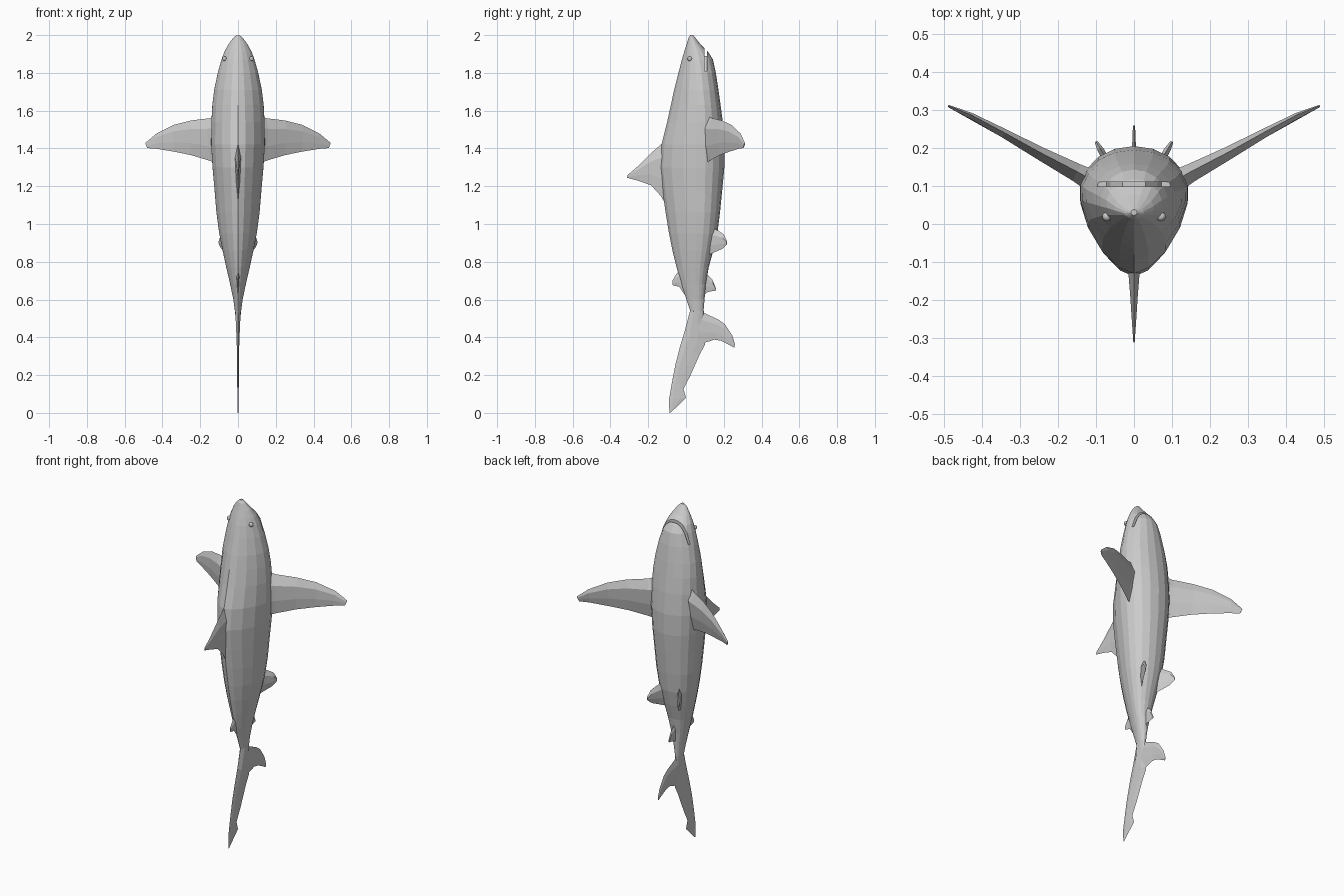
import bpy, bmesh, math
from mathutils import Vector


def make(name, bm):
    bmesh.ops.recalc_face_normals(bm, faces=bm.faces)
    me = bpy.data.meshes.new(name)
    bm.to_mesh(me)
    bm.free()
    ob = bpy.data.objects.new(name, me)
    bpy.context.collection.objects.link(ob)
    return ob


def loft(name, rings):
    """Skin a list of equal-length point rings and cap both ends."""
    bm = bmesh.new()
    vs = [[bm.verts.new(p) for p in r] for r in rings]
    n = len(vs[0])
    for a, b in zip(vs, vs[1:]):
        for i in range(n):
            j = (i + 1) % n
            bm.faces.new((a[i], a[j], b[j], b[i]))
    bm.faces.new(vs[0])
    bm.faces.new(vs[-1])
    return make(name, bm)


def fin(name, sections, normal=(1, 0, 0)):
    """Lens-section fin: each section is (leading point, trailing point, half thickness)."""
    nv = Vector(normal).normalized()
    rings = []
    for lead, trail, t in sections:
        a, b = Vector(lead), Vector(trail)
        p, q = a.lerp(b, 0.25), a.lerp(b, 0.65)
        rings.append([a, p + nv * t, q + nv * t * 0.7, b, q - nv * t * 0.7, p - nv * t])
    return loft(name, rings)


def mid_fin(name, sections):
    """Fin on the centre plane: rows of lead y, lead z, trail y, trail z, half thickness."""
    return fin(name, [((0, a, b), (0, c, d), t) for a, b, c, d, t in sections])


def spow(v, e):
    return math.copysign(abs(v) ** e, v)


# Body: rows of z, back y, widest y, belly y, half width
BODY = [
    (2.00, 0.022, 0.03, 0.038, 0.008), (1.985, 0.013, 0.03, 0.05, 0.026),
    (1.95, 0.003, 0.04, 0.078, 0.052), (1.91, -0.01, 0.05, 0.118, 0.074),
    (1.87, -0.022, 0.055, 0.143, 0.089), (1.80, -0.04, 0.065, 0.158, 0.109),
    (1.71, -0.063, 0.073, 0.172, 0.128), (1.63, -0.08, 0.08, 0.183, 0.138),
    (1.54, -0.10, 0.08, 0.195, 0.143), (1.42, -0.13, 0.08, 0.205, 0.144),
    (1.30, -0.138, 0.08, 0.203, 0.137), (1.18, -0.125, 0.08, 0.192, 0.126),
    (1.06, -0.108, 0.08, 0.18, 0.116), (0.95, -0.09, 0.075, 0.166, 0.101),
    (0.86, -0.072, 0.07, 0.145, 0.083), (0.77, -0.05, 0.065, 0.12, 0.063),
    (0.68, -0.025, 0.062, 0.105, 0.042), (0.60, 0.002, 0.06, 0.098, 0.025),
    (0.54, 0.022, 0.06, 0.093, 0.017), (0.45, 0.02, 0.055, 0.09, 0.007),
]
SIDES = 18
rings = []
for z, back, mid, belly, w in BODY:
    ring = []
    for i in range(SIDES):
        a = 2 * math.pi * i / SIDES
        c, s = math.cos(a), math.sin(a)
        e = 1.22 if c > 0 else 0.97          # pointed back, rounded belly
        y = mid - (mid - back) * c ** e if c > 0 else mid + (belly - mid) * abs(c) ** e
        ring.append((w * spow(s, e), y, z))
    rings.append(ring)
body = loft("body", rings)

# Mouth: arched slit cut under the snout
half = [(0.2, 2.05), (0.2, 1.81), (0.072, 1.81), (0.062, 1.85), (0.03, 1.89)]
outline = half + [(-x, z) for x, z in reversed(half)]
cutter = loft("mouth_cutter", [[(x, y, z) for x, z in outline] for y in (0.099, 0.110)])
cutter.hide_render = True
mod = body.modifiers.new("mouth", "BOOLEAN")
mod.operation, mod.solver, mod.object = "DIFFERENCE", "EXACT", cutter
bpy.context.view_layer.objects.active = body
bpy.ops.object.modifier_apply(modifier=mod.name)
bpy.data.objects.remove(cutter)

# Paired fins and eyes
PECTORAL = [
    ((0.09, 0.105, 1.58), (0.09, 0.095, 1.31), 0.032),
    ((0.15, 0.138, 1.56), (0.15, 0.125, 1.335), 0.024),
    ((0.25, 0.19, 1.548), (0.25, 0.18, 1.365), 0.017),
    ((0.34, 0.24, 1.525), (0.34, 0.23, 1.383), 0.012),
    ((0.43, 0.288, 1.48), (0.43, 0.277, 1.398), 0.008),
    ((0.49, 0.312, 1.43), (0.48, 0.304, 1.402), 0.003),
]
PELVIC = [
    ((0.045, 0.12, 0.99), (0.04, 0.105, 0.83), 0.014),
    ((0.072, 0.17, 0.965), (0.066, 0.15, 0.85), 0.010),
    ((0.09, 0.20, 0.945), (0.088, 0.192, 0.868), 0.008),
    ((0.10, 0.217, 0.91), (0.10, 0.215, 0.89), 0.004),
]
for side, s in (("right", 1), ("left", -1)):
    for kind, secs, nrm in (("pectoral_fin", PECTORAL, (-0.48, 0.88)),
                            ("pelvic_fin", PELVIC, (-0.85, 0.5))):
        fin(f"{kind}_{side}",
            [((a[0] * s, *a[1:]), (b[0] * s, *b[1:]), t) for a, b, t in secs],
            (nrm[0] * s, nrm[1], 0))
    bm = bmesh.new()
    bmesh.ops.create_uvsphere(bm, u_segments=10, v_segments=6, radius=0.013)
    eye = make(f"eye_{side}", bm)
    eye.location = (0.071 * s, 0.02, 1.875)

# Centre-line fins
mid_fin("dorsal_fin", [
    (-0.09, 1.46, -0.08, 1.06, 0.022), (-0.14, 1.415, -0.135, 1.15, 0.014),
    (-0.19, 1.37, -0.185, 1.205, 0.010), (-0.25, 1.31, -0.25, 1.228, 0.006),
    (-0.308, 1.26, -0.312, 1.245, 0.002)])
mid_fin("second_dorsal_fin", [
    (-0.01, 0.77, 0.01, 0.60, 0.010), (-0.05, 0.737, -0.035, 0.668, 0.006),
    (-0.072, 0.70, -0.07, 0.675, 0.003)])
mid_fin("anal_fin", [
    (0.08, 0.75, 0.075, 0.60, 0.010), (0.115, 0.73, 0.11, 0.638, 0.006),
    (0.14, 0.705, 0.14, 0.645, 0.005), (0.16, 0.656, 0.157, 0.647, 0.003)])

# Tail lobes
mid_fin("tail_upper_lobe", [
    (0.03, 0.58, 0.09, 0.58, 0.016), (0.02, 0.535, 0.095, 0.53, 0.014),
    (-0.005, 0.44, 0.10, 0.36, 0.009), (-0.032, 0.35, 0.073, 0.31, 0.006),
    (-0.055, 0.26, 0.022, 0.195, 0.005), (-0.071, 0.18, -0.004, 0.145, 0.004),
    (-0.078, 0.14, -0.013, 0.125, 0.004), (-0.09, 0.07, 0.0, 0.08, 0.003),
    (-0.088, 0.0, -0.08, 0.002, 0.002)])
mid_fin("tail_lower_lobe", [
    (0.06, 0.55, 0.05, 0.36, 0.010), (0.115, 0.52, 0.11, 0.375, 0.008),
    (0.17, 0.495, 0.15, 0.388, 0.006), (0.205, 0.47, 0.185, 0.382, 0.005),
    (0.245, 0.41, 0.225, 0.362, 0.004), (0.26, 0.362, 0.255, 0.345, 0.002)])
